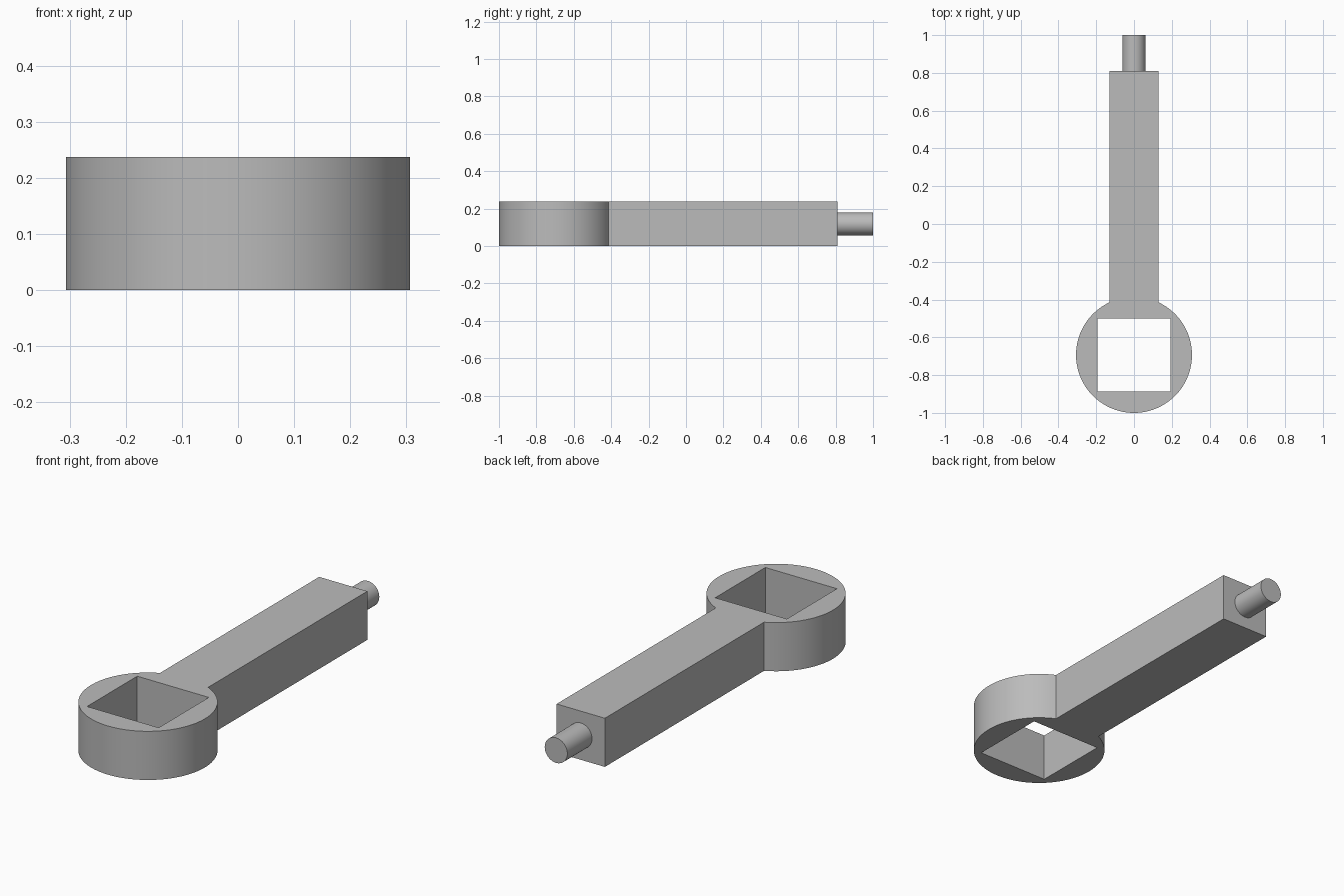
import bpy, bmesh, math
from mathutils import Matrix, Vector

cube = bpy.data.objects.get("Cube")
if cube:
    bpy.data.objects.remove(cube, do_unlink=True)

HEIGHT = 0.237
RING_Y, RING_R = -0.693, 0.307
HOLE = 0.386
HALF_W, SHAFT_END = 0.13, 0.81
PIN_R = 0.061

grey = bpy.data.materials.new("plain grey")
grey.use_nodes = True
colour = (0.5, 0.5, 0.5, 1)
grey.diffuse_color = colour
grey.node_tree.nodes["Principled BSDF"].inputs["Base Color"].default_value = colour


def add_object(name, bm):
    bmesh.ops.recalc_face_normals(bm, faces=bm.faces)
    mesh = bpy.data.meshes.new(name)
    bm.to_mesh(mesh)
    bm.free()
    mesh.materials.append(grey)
    obj = bpy.data.objects.new(name, mesh)
    bpy.context.collection.objects.link(obj)
    return obj


def activate(obj):
    bpy.ops.object.select_all(action='DESELECT')
    obj.select_set(True)
    bpy.context.view_layer.objects.active = obj


# Handle and round head: one outline, raised to full height
start = math.acos(HALF_W / RING_R)
sweep = math.pi + 2 * start
steps = 80
outline = [(HALF_W, SHAFT_END), (-HALF_W, SHAFT_END)]
for i in range(steps + 1):
    a = math.pi - start + sweep * i / steps
    outline.append((RING_R * math.cos(a), RING_Y + RING_R * math.sin(a)))
bm = bmesh.new()
base = bm.faces.new([bm.verts.new((x, y, 0)) for x, y in outline])
raised = bmesh.ops.extrude_face_region(bm, geom=[base], use_keep_orig=True)
bmesh.ops.translate(bm, vec=(0, 0, HEIGHT),
                    verts=[v for v in raised["geom"] if isinstance(v, bmesh.types.BMVert)])
wrench = add_object("handle_and_head", bm)

# Square socket cut through the head
bm = bmesh.new()
bmesh.ops.create_cube(bm, size=1, matrix=Matrix.Translation((0, RING_Y, HEIGHT / 2))
                      @ Matrix.Diagonal((HOLE, HOLE, 1, 1)))
cutter = add_object("socket_cutter", bm)
cutter.hide_render = True
cut = wrench.modifiers.new("socket", 'BOOLEAN')
cut.operation = 'DIFFERENCE'
cut.solver = 'EXACT'
cut.object = cutter
activate(wrench)
bpy.ops.object.modifier_apply(modifier=cut.name)
bpy.data.objects.remove(cutter, do_unlink=True)

# Round pin on the end of the handle
length = 1 - SHAFT_END
bm = bmesh.new()
bmesh.ops.create_cone(bm, cap_ends=True, segments=48, radius1=PIN_R, radius2=PIN_R, depth=length,
                      matrix=Matrix.Translation((0, SHAFT_END + length / 2, HEIGHT / 2))
                      @ Matrix.Rotation(math.pi / 2, 4, 'X'))
pin = add_object("end_pin", bm)

for obj in (wrench, pin):
    activate(obj)
    bpy.ops.object.shade_smooth_by_angle(angle=math.radians(30))
